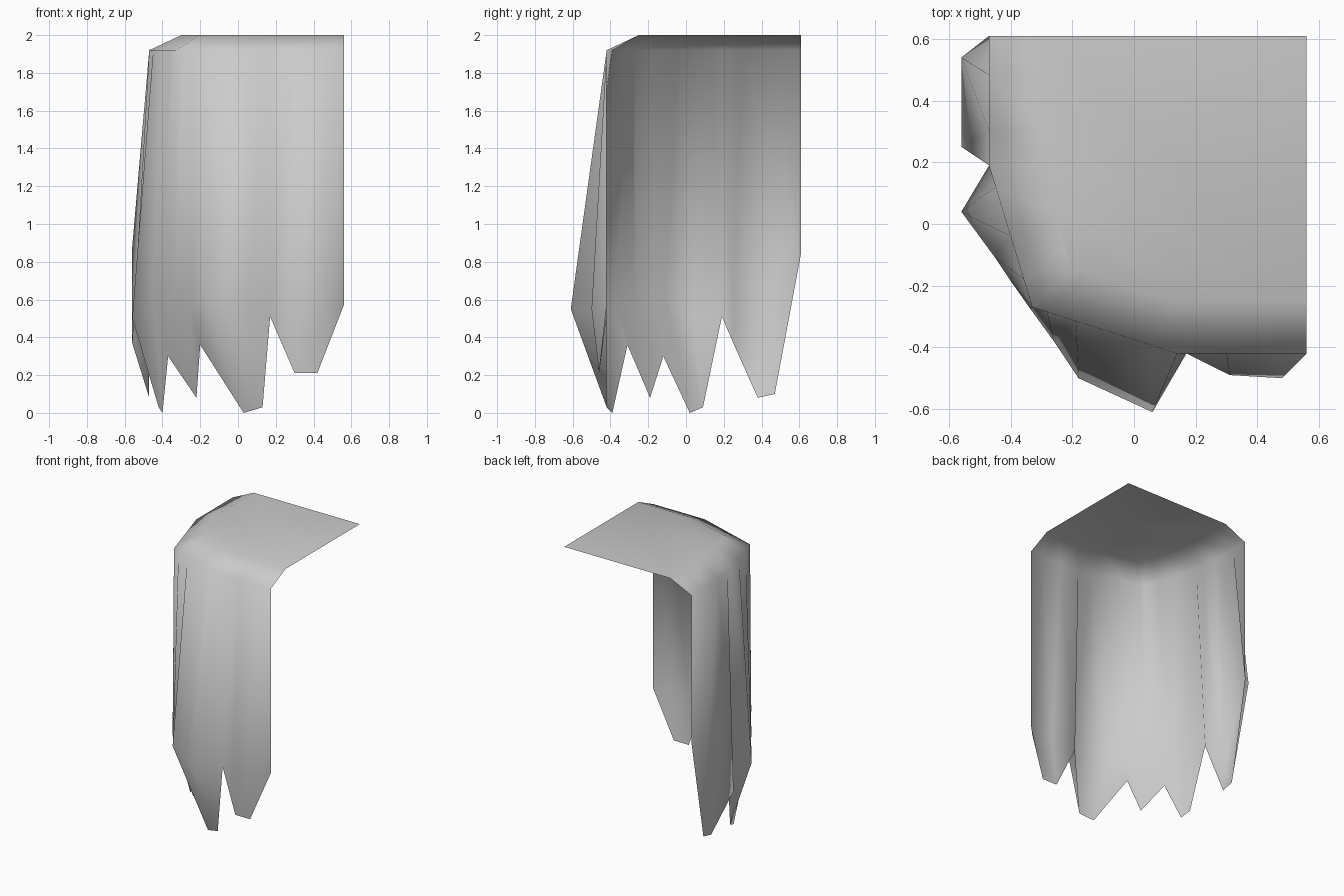
import bpy
import bmesh
from mathutils import Vector

default_cube = bpy.data.objects.get("Cube")
if default_cube:
    bpy.data.objects.remove(default_cube, do_unlink=True)

# Heights of the flat top and of the rim where the cloth turns down
TOP_HEIGHT = 2.0
RIM_HEIGHT = 1.92

# Plan outlines, from the open front end round the corner to the back end
fold_line = [(.56, -.25), (.14, -.25), (-.2, -.15), (-.3, .19), (-.3, .61)]
rim_line = [(.56, -.42), (.14, -.42), (-.33, -.27), (-.47, .19), (-.47, .61)]
back_corner = (.56, .61, TOP_HEIGHT)

# Hanging columns: position along the rim, pleat bulge (if any), ragged hem
columns = [
    (0, None, (.56, -.42, .57)),
    (.26, (.48, -.5, .55), (.42, -.46, .21)),
    (.62, (.31, -.49, .55), (.3, -.46, .21)),
    (1, None, (.17, -.42, .51)),
    (1.2, (.06, -.61, .55), (.13, -.42, .03)),
    (1.7, (-.18, -.5, .6), (.03, -.39, 0)),
    (1.9, (-.26, -.38, .57), (-.2, -.31, .36)),
    (2, (-.34, -.27, .55), (-.22, -.19, .08)),
    (2.2, (-.41, -.17, .57), (-.37, -.12, .3)),
    (2.5, (-.45, -.11, .6), (-.4, .02, 0)),
    (2.85, (-.56, .04, .5), (-.42, .09, .03)),
    (3, None, (-.47, .19, .51)),
    (3.26, (-.56, .25, .37), (-.47, .38, .08)),
    (3.7, (-.56, .54, .88), (-.47, .47, .1)),
    (4, None, (-.47, .61, .85)),
]


def point_along(line, position, height):
    """Point at a fractional position along a plan outline."""
    index = min(int(position), len(line) - 2)
    start = Vector((*line[index], height))
    end = Vector((*line[index + 1], height))
    return start.lerp(end, position - index)


def add_face(mesh, corners):
    """Add a face, skipping repeated corners where a column is short."""
    unique = list(dict.fromkeys(corners))
    if len(unique) > 2:
        mesh.faces.new(unique)


# One grey cloth colour
cloth = bpy.data.materials.new("cloth_grey")
cloth.use_nodes = True
grey = (.6, .6, .6, 1)
cloth.diffuse_color = grey
cloth.node_tree.nodes["Principled BSDF"].inputs["Base Color"].default_value = grey

# Rows of each column run from the top fold down to the hem
sheet = bmesh.new()
strips = []
for position, bulge, hem in columns:
    fold = sheet.verts.new(point_along(fold_line, position, TOP_HEIGHT))
    rim = sheet.verts.new(point_along(rim_line, position, RIM_HEIGHT))
    low = sheet.verts.new(hem)
    middle = sheet.verts.new(bulge) if bulge else low
    strips.append((fold, rim, middle, low))

# Pleated drape
for strip, neighbour in zip(strips, strips[1:]):
    for row in range(len(strip) - 1):
        add_face(sheet, [strip[row], neighbour[row],
                         neighbour[row + 1], strip[row + 1]])

# Flat top
corner = sheet.verts.new(back_corner)
add_face(sheet, [corner] + [strip[0] for strip in reversed(strips)])

mesh = bpy.data.meshes.new("draped_cloth")
sheet.to_mesh(mesh)
sheet.free()
mesh.materials.append(cloth)
mesh.shade_smooth()
draped_cloth = bpy.data.objects.new("draped_cloth", mesh)
bpy.context.collection.objects.link(draped_cloth)
